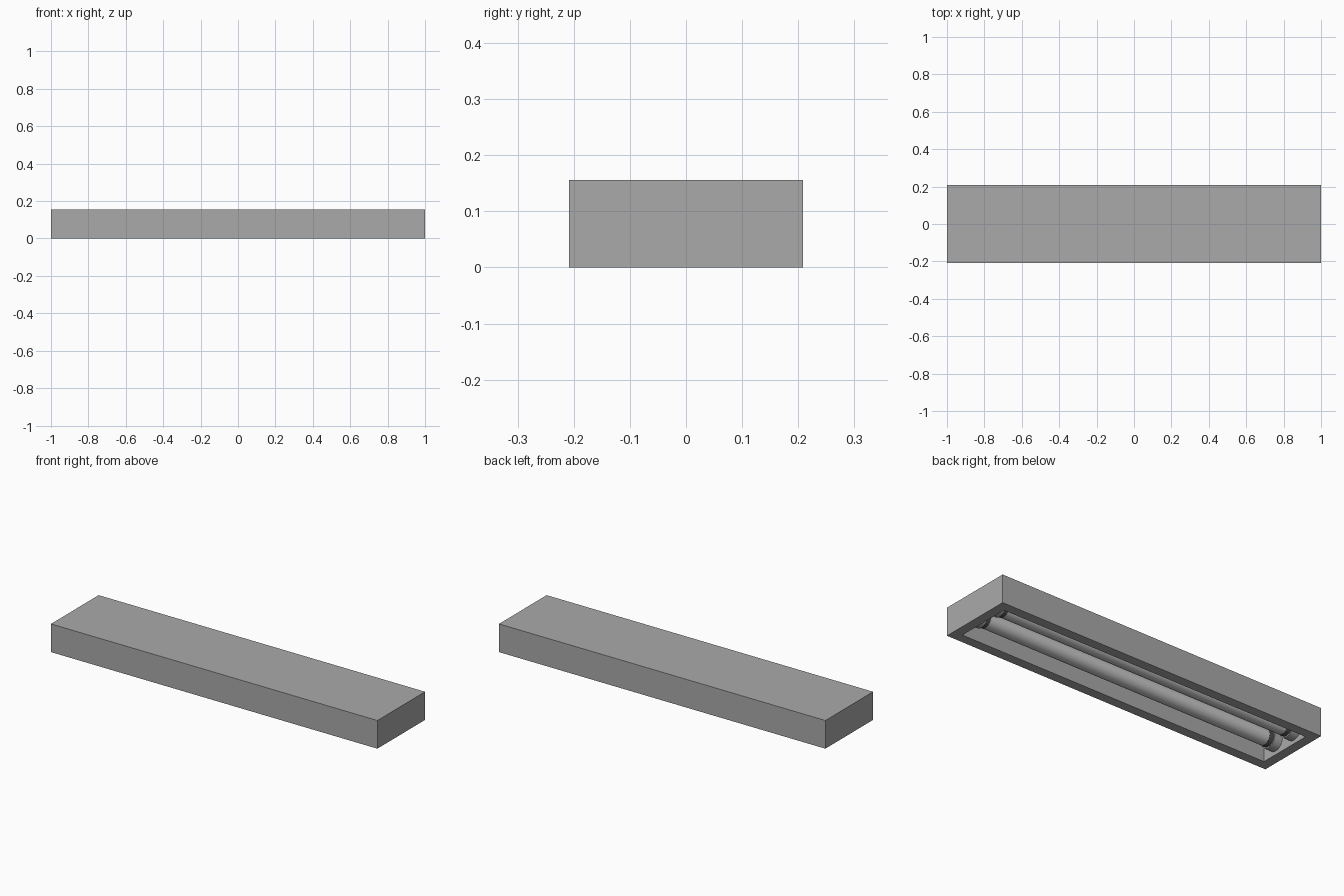
import bpy, bmesh
from math import radians

if "Cube" in bpy.data.objects:
    bpy.data.objects.remove(bpy.data.objects["Cube"])

L, W, H = 2.0, 0.417, 0.156      # housing size
WALL, ROOF = 0.053, 0.03

def grey(name, v):
    m = bpy.data.materials.new(name)
    m.diffuse_color = (v, v, v, 1)
    m.use_nodes = True
    m.node_tree.nodes["Principled BSDF"].inputs["Base Color"].default_value = m.diffuse_color
    return m

HOUSING, DARK = grey("housing_grey", 0.4), grey("dark_grey", 0.08)

# Housing: box with its underside inset and pushed up into a tray
bm = bmesh.new()
bmesh.ops.create_cube(bm, size=1)
for v in bm.verts:
    v.co = (v.co.x * L, v.co.y * W, (v.co.z + 0.5) * H)
bottom = min(bm.faces, key=lambda f: f.calc_center_median().z)
bmesh.ops.inset_region(bm, faces=[bottom], thickness=WALL, use_even_offset=True)
inner = bmesh.ops.extrude_face_region(bm, geom=[bottom])
bmesh.ops.translate(bm, vec=(0, 0, H - ROOF),
                    verts=[g for g in inner["geom"] if isinstance(g, bmesh.types.BMVert)])
if bottom.is_valid:
    bmesh.ops.delete(bm, geom=[bottom], context="FACES")
bmesh.ops.recalc_face_normals(bm, faces=bm.faces)
me = bpy.data.meshes.new("housing")
bm.to_mesh(me)
bm.free()
me.materials.append(HOUSING)
bpy.context.collection.objects.link(bpy.data.objects.new("housing", me))

def rod(name, radius, x0, x1, y, z, mat=None):
    bpy.ops.mesh.primitive_cylinder_add(vertices=32, radius=radius, depth=abs(x1 - x0),
        location=((x0 + x1) / 2, y, z), rotation=(0, radians(90), 0))
    ob = bpy.context.object
    ob.name = name
    if mat:
        ob.data.materials.append(mat)
    bpy.ops.object.shade_smooth_by_angle(angle=radians(40))

# Two lamps, each held by a dark collar and a socket at both ends
z = 0.07
for label, y in (("front", -0.068), ("back", 0.068)):
    rod(label + "_tube", 0.042, -0.88, 0.88, y, z)
    for side, s in (("left", -1), ("right", 1)):
        rod(f"{label}_{side}_collar", 0.043, s * 0.875, s * 0.9, y, z, DARK)
        rod(f"{label}_{side}_socket", 0.05, s * 0.9, s * (1 - WALL), y, z, HOUSING)
